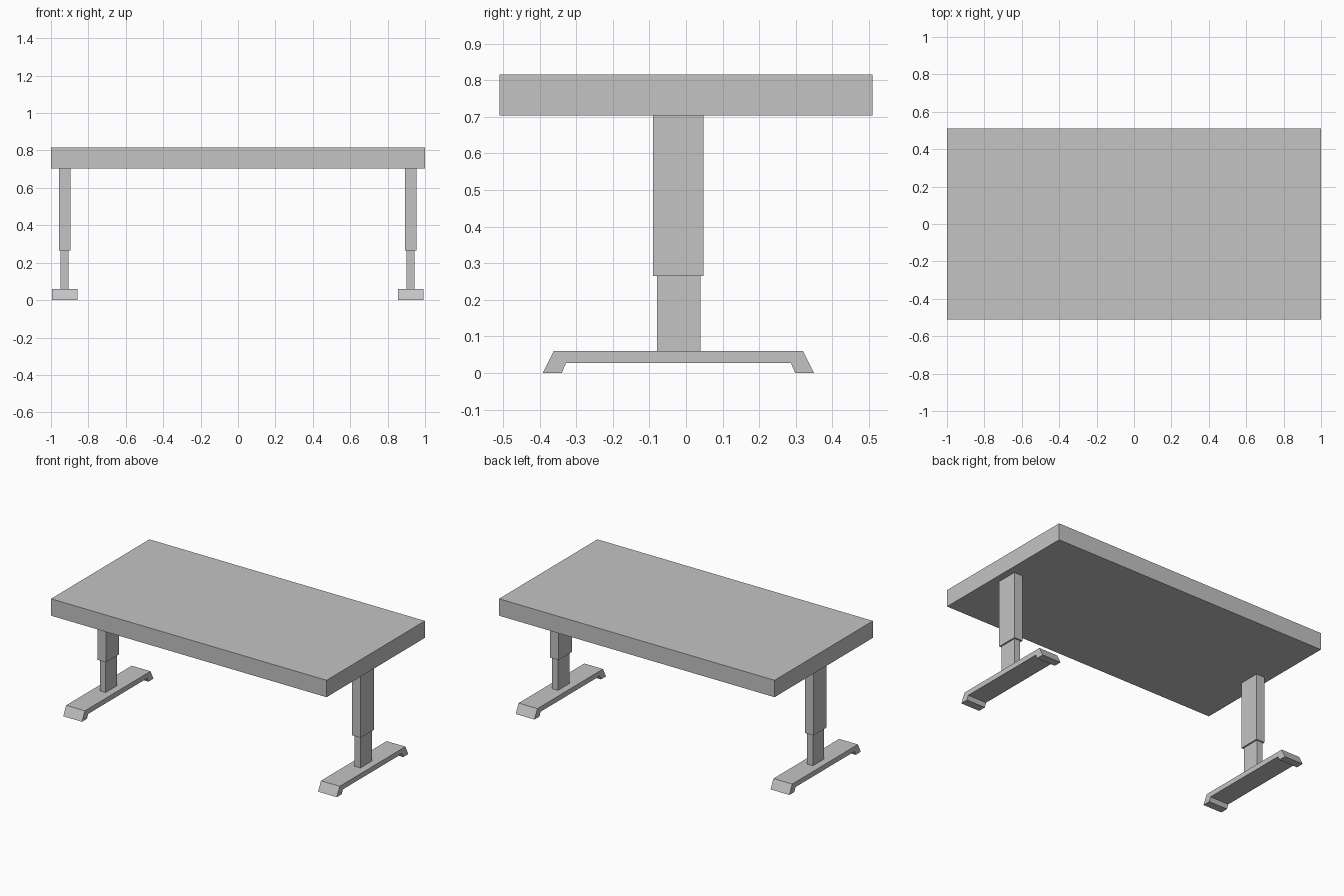
import bpy, bmesh

if "Cube" in bpy.data.objects:
    bpy.data.objects.remove(bpy.data.objects["Cube"])

grey = bpy.data.materials.new("plain grey")
grey.diffuse_color = (0.55, 0.55, 0.55, 1)
grey.use_nodes = True
grey.node_tree.nodes["Principled BSDF"].inputs["Base Color"].default_value = grey.diffuse_color


def extrude_profile(name, profile, x0, x1):
    """Extrude a closed (y, z) profile from x0 to x1."""
    bm = bmesh.new()
    face = bm.faces.new([bm.verts.new((x0, y, z)) for y, z in profile])
    ext = bmesh.ops.extrude_face_region(bm, geom=[face])
    verts = [g for g in ext["geom"] if isinstance(g, bmesh.types.BMVert)]
    bmesh.ops.translate(bm, verts=verts, vec=(x1 - x0, 0, 0))
    bmesh.ops.recalc_face_normals(bm, faces=bm.faces)
    mesh = bpy.data.meshes.new(name)
    bm.to_mesh(mesh)
    bm.free()
    mesh.materials.append(grey)
    obj = bpy.data.objects.new(name, mesh)
    bpy.context.collection.objects.link(obj)


def box(name, x0, x1, y0, y1, z0, z1):
    extrude_profile(name, [(y0, z0), (y1, z0), (y1, z1), (y0, z1)], x0, x1)


# Table top
box("table_top", -1, 1, -0.51, 0.51, 0.704, 0.815)

# Foot outline: flat bar with a sloped pad at each end
foot = [(-0.391, 0), (-0.361, 0.06), (0.32, 0.06), (0.35, 0),
        (0.298, 0), (0.287, 0.027), (-0.328, 0.027), (-0.339, 0)]

# Two telescoping legs, each on its own foot
for side, x in (("left", -0.927), ("right", 0.923)):
    box(side + "_outer_column", x - 0.031, x + 0.031, -0.09, 0.048, 0.265, 0.704)
    box(side + "_inner_column", x - 0.021, x + 0.021, -0.079, 0.039, 0.06, 0.265)
    extrude_profile(side + "_foot", foot, x - 0.068, x + 0.068)
